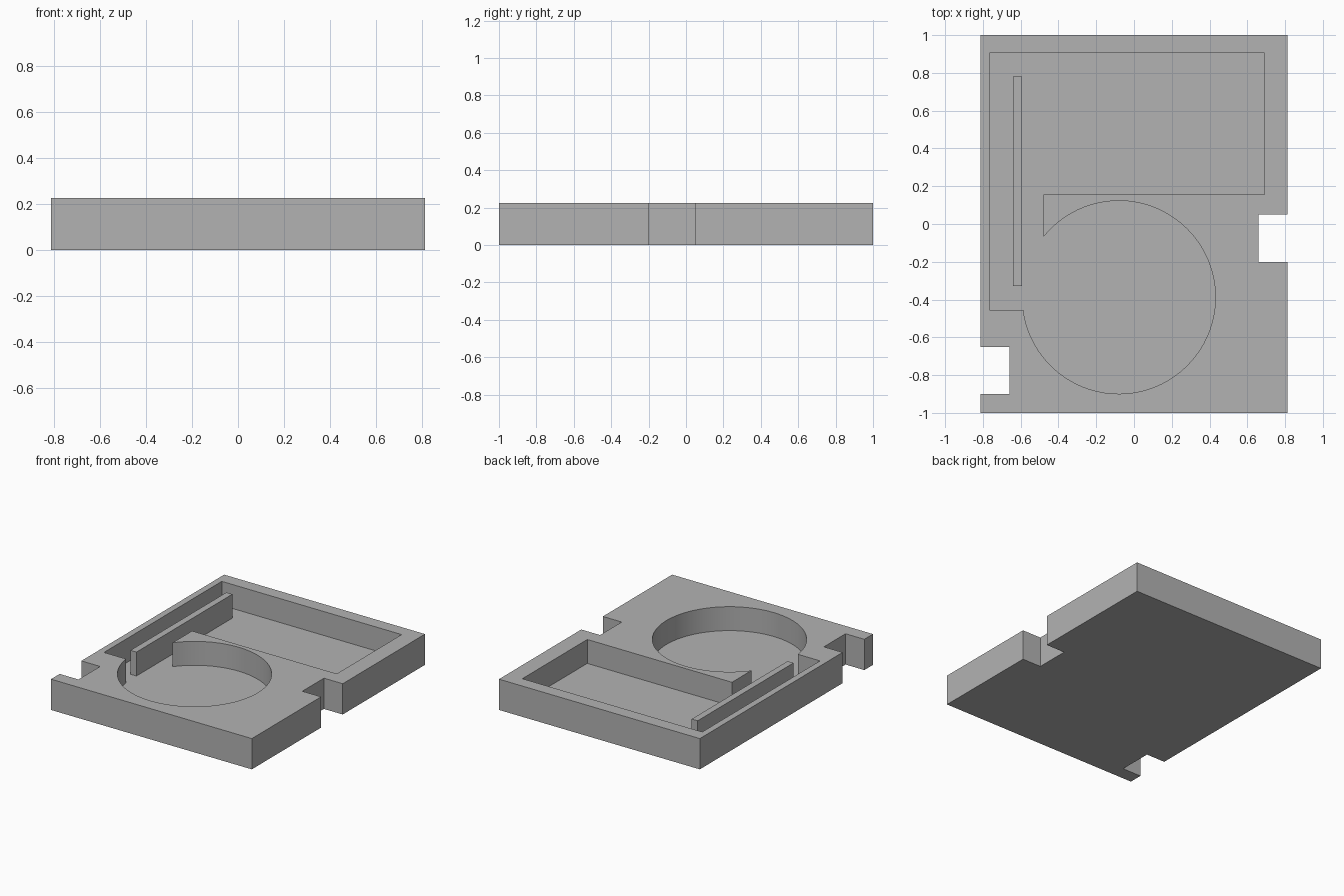
import bpy
import bmesh
from math import asin, acos, cos, sin, pi, radians

if "Cube" in bpy.data.objects:
    bpy.data.objects.remove(bpy.data.objects["Cube"], do_unlink=True)

HEIGHT, FLOOR = 0.225, 0.05

grey = bpy.data.materials.new("plain grey")
grey.use_nodes = True
grey.diffuse_color = (0.45, 0.45, 0.45, 1)
grey.node_tree.nodes["Principled BSDF"].inputs["Base Color"].default_value = (0.45, 0.45, 0.45, 1)


def prism(name, outline, z0, z1):
    """Extrude a counter-clockwise outline from z0 to z1."""
    bm = bmesh.new()
    base = bm.faces.new([bm.verts.new((x, y, z0)) for x, y in outline])
    top = bmesh.ops.extrude_face_region(bm, geom=[base], use_keep_orig=True)["geom"]
    for v in top:
        if isinstance(v, bmesh.types.BMVert):
            v.co.z = z1
    bmesh.ops.recalc_face_normals(bm, faces=bm.faces)
    mesh = bpy.data.meshes.new(name)
    bm.to_mesh(mesh)
    bm.free()
    mesh.materials.append(grey)
    obj = bpy.data.objects.new(name, mesh)
    bpy.context.collection.objects.link(obj)
    return obj


# Tray outline with a square notch through each long side
X, N = 0.812, 0.66
tray = prism("tray", [
    (-X, -1), (X, -1),
    (X, -0.2), (N, -0.2), (N, 0.05), (X, 0.05),
    (X, 1), (-X, 1),
    (-X, -0.65), (-N, -0.65), (-N, -0.9), (-X, -0.9)], 0, HEIGHT)

# Pocket outline: round well, side channel and rectangular bay in one loop
cx, cy, r = -0.08, -0.388, 0.511
left, step, low = -0.765, -0.48, -0.455
start = pi + asin((cy - low) / r)
end = 2 * pi + acos((step - cx) / r)
SEGMENTS = 72
arc = [start + (end - start) * i / SEGMENTS for i in range(SEGMENTS + 1)]
pocket = [(cx + r * cos(a), cy + r * sin(a)) for a in arc]
pocket += [(step, 0.155), (0.69, 0.155), (0.69, 0.905), (left, 0.905), (left, low)]
cutter = prism("pocket_cutter", pocket, FLOOR, HEIGHT + 0.1)
cutter.hide_render = True

cut = tray.modifiers.new("pocket", "BOOLEAN")
cut.operation = "DIFFERENCE"
cut.solver = "EXACT"
cut.object = cutter
bpy.context.view_layer.objects.active = tray
tray.select_set(True)
bpy.ops.object.modifier_apply(modifier=cut.name)
bpy.data.objects.remove(cutter, do_unlink=True)
bpy.ops.object.shade_smooth_by_angle(angle=radians(30))

# Thin upright rib standing in the channel
prism("divider_rib", [(-0.64, -0.328), (-0.592, -0.328), (-0.592, 0.78), (-0.64, 0.78)],
      FLOOR, HEIGHT)
